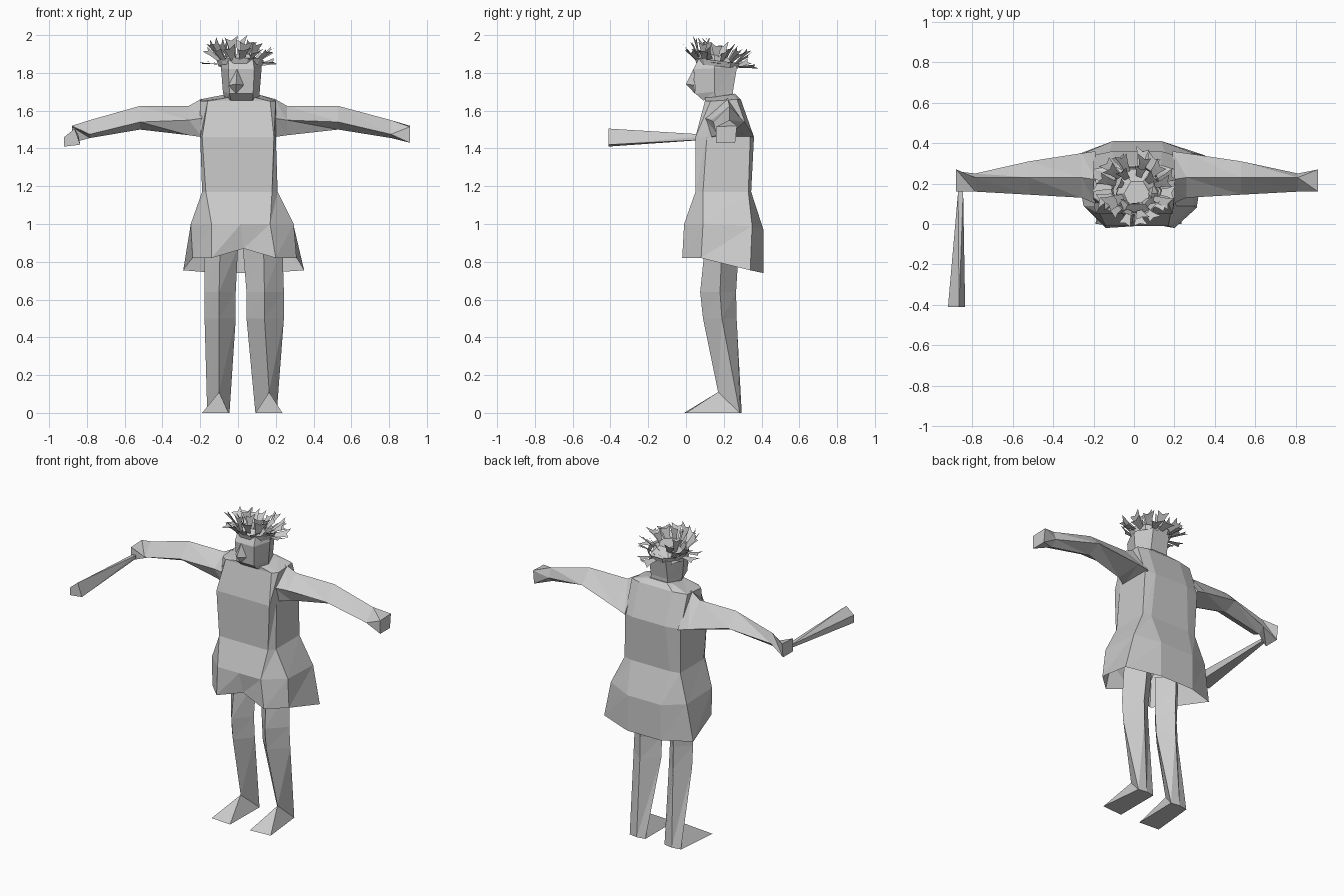
import bpy, math, random
from mathutils import Vector

if "Cube" in bpy.data.objects:
    bpy.data.objects.remove(bpy.data.objects["Cube"])

random.seed(4)
grey = bpy.data.materials.new("light grey")
grey.diffuse_color = (0.6, 0.6, 0.6, 1)
grey.use_nodes = True
grey.node_tree.nodes["Principled BSDF"].inputs["Base Color"].default_value = grey.diffuse_color


def make(name, verts, faces):
    me = bpy.data.meshes.new(name)
    me.from_pydata([tuple(v) for v in verts], [], faces)
    me.materials.append(grey)
    ob = bpy.data.objects.new(name, me)
    bpy.context.collection.objects.link(ob)
    return ob


def loft(name, rings, start=True, end=True, extra=()):
    """Skin equal-length rings of points, optionally capping the ends."""
    n = len(rings[0])
    verts = [p for r in rings for p in r]
    faces = []
    for k in range(len(rings) - 1):
        for i in range(n):
            j = (i + 1) % n
            a, b, c, d = k * n + i, k * n + j, (k + 1) * n + j, (k + 1) * n + i
            faces += [(a, b, c), (a, c, d)]
    if start:
        faces.append(tuple(reversed(range(n))))
    if end:
        faces.append(tuple(range(len(verts) - n, len(verts))))
    return make(name, verts, faces + list(extra))


# Tunic: nine-point rings, open at the hem
def tunic_ring(xl, xr, fl, fr, yf, ysf, ysb, yb, zf, zs, zb, bw, fold=(0, 0)):
    mid = (fl + fr) / 2
    return [(mid, yf + fold[0], zf + fold[1]), (fr, yf, zf), (xr, ysf, zf),
            (xr * 1.0, ysb, zs), (0.015 + bw, yb, zb), (0.015 - bw, yb, zb),
            (xl, ysb, zs), (xl, ysf, zf), (fl, yf, zf)]


hem = tunic_ring(-0.24, 0.31, -0.14, 0.2, -0.02, 0.08, 0.34, 0.41, 0.82, 0.76, 0.74, 0.12, (0.03, 0.05))
hem[3], hem[6] = (0.35, 0.34, 0.755), (-0.29, 0.34, 0.755)
hip = tunic_ring(-0.25, 0.295, -0.14, 0.17, -0.01, 0.09, 0.35, 0.41, 1.0, 0.99, 0.97, 0.12)
waist = tunic_ring(-0.19, 0.21, -0.17, 0.18, 0.05, 0.09, 0.33, 0.345, 1.17, 1.17, 1.17, 0.14)
chest = tunic_ring(-0.2, 0.2, -0.19, 0.19, 0.05, 0.11, 0.34, 0.36, 1.46, 1.46, 1.46, 0.12)
shoulder = tunic_ring(-0.2, 0.2, -0.16, 0.17, 0.1, 0.13, 0.27, 0.29, 1.65, 1.66, 1.66, 0.12)
collar = tunic_ring(-0.07, 0.11, -0.05, 0.09, 0.1, 0.13, 0.24, 0.26, 1.67, 1.685, 1.69, 0.06)
loft("tunic", [hem, hip, waist, chest, shoulder, collar], start=False)

# Arms: four-sided sections running top, front, bottom, back
arm_sections = [
    (0.19, (0.22, 1.665), (0.10, 1.56), (0.13, 1.46), (0.36, 1.46)),
    (0.26, (0.23, 1.625), (0.13, 1.55), (0.17, 1.47), (0.35, 1.48)),
    (0.53, (0.23, 1.625), (0.145, 1.54), (0.22, 1.50), (0.31, 1.54)),
    (0.81, (0.23, 1.55), (0.16, 1.475), (0.21, 1.455), (0.25, 1.49)),
    (0.91, (0.27, 1.52), (0.16, 1.515), (0.16, 1.43), (0.26, 1.43)),
]
for side, label in ((1, "right_side_arm"), (-1, "left_side_arm")):
    rings = []
    for x, *pts in arm_sections:
        sx = x if side > 0 else -(x - 0.03 * max(0, (x - 0.3) / 0.6))
        ring = [(sx, y, z) for y, z in pts]
        rings.append(ring if side > 0 else ring[::-1])
    loft(label, rings)

# Club held forward from one hand
club_end = [(-0.92, -0.41, 1.41), (-0.835, -0.41, 1.42), (-0.865, -0.41, 1.505), (-0.92, -0.41, 1.46)]
club_tip = [(-0.87, 0.16, 1.45), (-0.845, 0.16, 1.45), (-0.845, 0.16, 1.47), (-0.87, 0.16, 1.47)]
loft("club", [club_end, club_tip])


# Legs and wedge feet: sections run front, outer, back, inner
def leg(name, s, top, knee, ankle, toe):
    rings = []
    for (xo, xf, xi), yf, ys, yb, z in (
            (top, 0.10, 0.19, 0.28, 0.88), (knee, 0.075, 0.18, 0.265, 0.64),
            (knee, 0.09, 0.19, 0.268, 0.50)):
        rings.append([(xf, yf, z), (xo, ys, z), ((xo + xi) / 2, yb, z), (xi, ys, z)])
    xo, xf, xi = ankle
    rings.append([(xf, 0.17, 0.11), (xo, 0.285, 0), ((xo + xi) / 2, 0.295, 0), (xi, 0.285, 0)])
    if s > 0:
        rings = [[r[0], r[3], r[2], r[1]] for r in rings]
    ob = loft(name, rings, end=False)
    a, b, c, d = rings[-1]
    t0, t1 = (toe[0], 0.0, 0), (toe[1], -0.01, 0)
    # toe corners ordered to match the ankle ring
    p, q = (t0, t1) if abs(t0[0] - b[0]) < abs(t1[0] - b[0]) else (t1, t0)
    make(name.replace("leg", "foot"), [a, b, c, d, p, q],
         [(0, 4, 5), (0, 1, 4), (0, 5, 3), (1, 2, 3, 5, 4)])


leg("left_side_leg", -1, (-0.18, -0.095, 0.0), (-0.177, -0.10, -0.012),
    (-0.163, -0.10, -0.045), (-0.19, -0.05))
leg("right_side_leg", 1, (0.235, 0.135, 0.025), (0.243, 0.14, 0.045),
    (0.205, 0.165, 0.092), (0.235, 0.092))


# Head: hexagonal sections with a flat face and narrow back
def head_ring(xl, xr, yf, ys, yb, zf, zb, bw=0.06):
    cx = (xl + xr) / 2
    w = (xr - xl) * 0.32
    return [(cx - w, yf, zf), (cx + w, yf, zf), (xr, ys, (zf + zb) / 2),
            (cx + bw, yb, zb), (cx - bw, yb, zb), (xl, ys, (zf + zb) / 2)]


loft("head", [
    head_ring(-0.07, 0.11, 0.09, 0.16, 0.25, 1.655, 1.66),
    head_ring(-0.08, 0.115, 0.05, 0.15, 0.25, 1.69, 1.71),
    head_ring(-0.09, 0.125, 0.04, 0.15, 0.27, 1.82, 1.83),
    head_ring(-0.085, 0.115, 0.065, 0.15, 0.25, 1.87, 1.85),
    head_ring(-0.05, 0.08, 0.10, 0.15, 0.21, 1.90, 1.89, 0.03)])

# Nose
make("nose", [(-0.005, 0.04, 1.82), (-0.05, 0.045, 1.735), (0.03, 0.045, 1.735),
              (-0.01, 0.0, 1.74), (-0.01, 0.048, 1.69)],
     [(0, 1, 3), (0, 3, 2), (1, 4, 3), (3, 4, 2)])

# Headband under the leaves
band = []
for z, r in ((1.835, 0.115), (1.865, 0.125)):
    band.append([(0.012 + r * math.cos(k * math.tau / 10), 0.165 + r * math.sin(k * math.tau / 10),
                  z - 0.12 * (r * math.sin(k * math.tau / 10))) for k in range(10)])
loft("wreath_band", band, start=False, end=False)

# Wreath of spiky hair tufts: narrow at the root, notched at the tip
verts, faces = [], []
for tier, (count, r0, z0, lift, length) in enumerate((
        (13, 0.115, 1.85, 0.25, 0.10), (12, 0.10, 1.865, 0.75, 0.125), (9, 0.065, 1.88, 1.15, 0.11))):
    for k in range(count):
        a = math.tau * (k + 0.5 * tier + random.uniform(-0.25, 0.25)) / count
        e = lift + random.uniform(-0.25, 0.2)
        out = Vector((math.cos(a), math.sin(a), 0))
        d = out * math.cos(e) + Vector((0, 0, math.sin(e)))
        side = Vector((-math.sin(a), math.cos(a), random.uniform(-0.6, 0.6))).normalized()
        root = Vector((0.005, 0.165, z0 - 0.02 * math.sin(a))) + out * r0
        n = length * random.uniform(0.8, 1.05)
        if math.sin(a) < -0.5:
            d = (d + Vector((0, 0.35, 0.5))).normalized()
        b = len(verts)
        verts += [root - side * 0.014, root + side * 0.014, root + d * n * 0.55 + side * 0.024,
                  root + d * n + side * 0.04, root + d * n * 0.8,
                  root + d * n * 0.95 - side * 0.03, root + d * n * 0.5 - side * 0.02]
        faces += [(b, b + 1, b + 2, b + 6), (b + 6, b + 2, b + 4), (b + 2, b + 3, b + 4), (b + 6, b + 4, b + 5)]
top = max(v.z for v in verts)
for v in verts:
    if v.z > 1.88:
        v.z = 1.88 + (v.z - 1.88) * 0.12 / (top - 1.88)
make("wreath_leaves", verts, faces)
